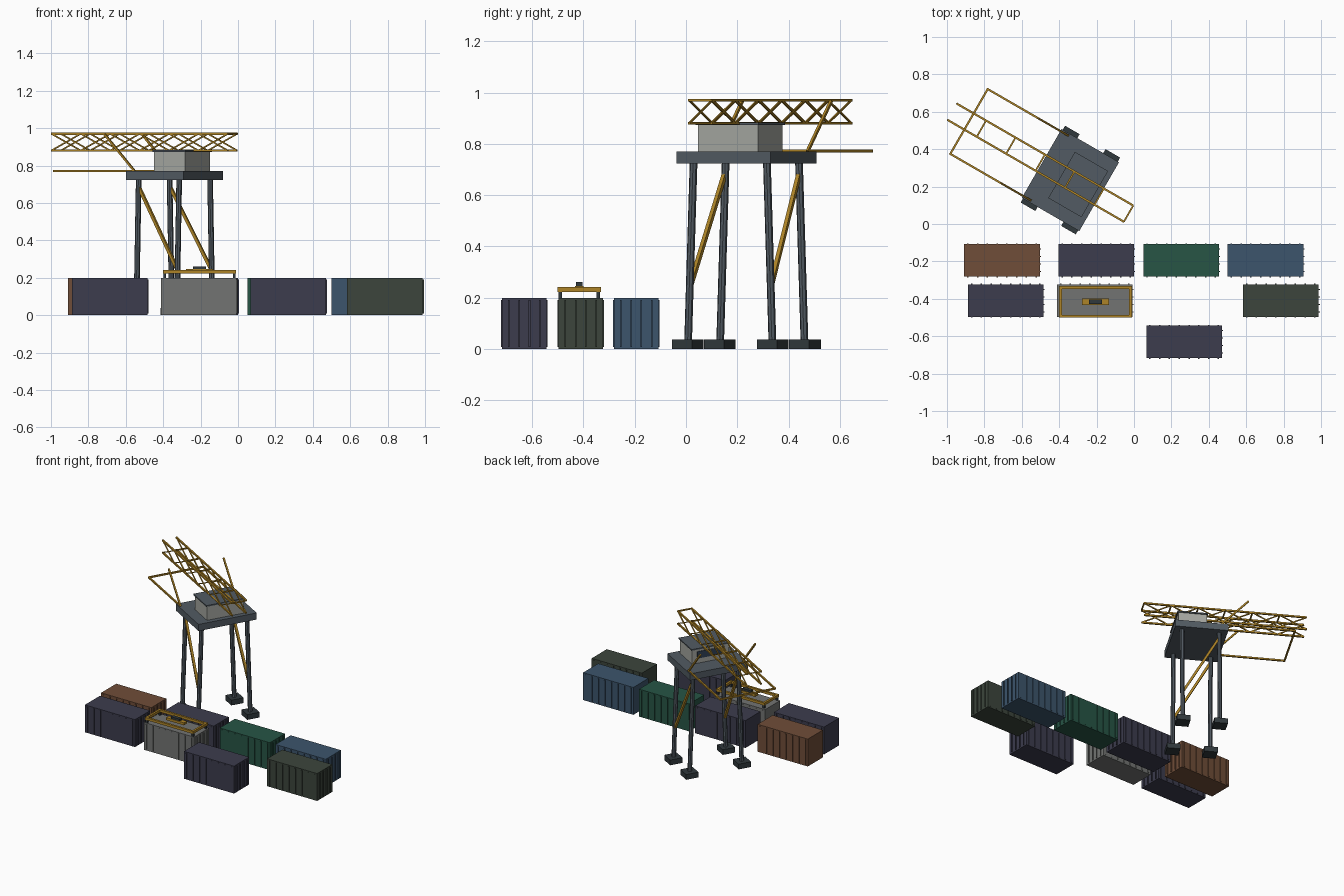
import bpy, bmesh, math
from mathutils import Vector, Matrix

if "Cube" in bpy.data.objects:
    bpy.data.objects.remove(bpy.data.objects["Cube"])


def mat(name, r, g, b):
    m = bpy.data.materials.new(name)
    m.diffuse_color = (r, g, b, 1)
    m.use_nodes = True
    m.node_tree.nodes["Principled BSDF"].inputs["Base Color"].default_value = m.diffuse_color
    return m


STEEL = mat("steel", .085, .105, .125)
DARK = mat("dark_steel", .03, .04, .045)
YELLOW = mat("yellow_paint", .42, .23, .02)
HOUSE = mat("house_grey", .38, .39, .36)
GLASS = mat("glass", .03, .05, .09)
BROWN = mat("brown", .16, .075, .04)
PURPLE = mat("dusk", .045, .045, .075)
GREEN = mat("green", .02, .09, .06)
BLUE = mat("blue", .045, .09, .15)
GREY = mat("grey", .17, .175, .17)
OLIVE = mat("olive", .045, .06, .045)

# Crane frame: local x runs along the boom, turned 150 degrees
CRANE = Matrix.Translation((-.34, .235, 0)) @ Matrix.Rotation(math.radians(150), 4, 'Z')


def add_box(bm, c, s):
    bmesh.ops.create_cube(bm, size=1, matrix=Matrix.Translation(c) @ Matrix.Diagonal((*s, 1)))


def add_beam(bm, a, b, w, sides=4):
    a, b = Vector(a), Vector(b)
    d = b - a
    rot = d.to_track_quat('Z', 'Y').to_matrix().to_4x4()
    turn = Matrix.Rotation(math.pi / sides, 4, 'Z')
    r = w / 2 / math.cos(math.pi / sides)
    bmesh.ops.create_cone(bm, cap_ends=True, segments=sides, radius1=r, radius2=r,
                          depth=d.length, matrix=Matrix.Translation((a + b) / 2) @ rot @ turn)


def finish(name, bm, m, world=Matrix()):
    me = bpy.data.meshes.new(name)
    bm.to_mesh(me)
    bm.free()
    me.materials.append(m)
    ob = bpy.data.objects.new(name, me)
    ob.matrix_world = world
    bpy.context.collection.objects.link(ob)


def boxes(name, parts, m, world=Matrix()):
    bm = bmesh.new()
    for c, s in parts:
        add_box(bm, c, s)
    finish(name, bm, m, world)


def beams(name, parts, w, m, world=Matrix(), sides=4):
    bm = bmesh.new()
    for a, b in parts:
        add_beam(bm, a, b, w, sides)
    finish(name, bm, m, world)


# Shipping containers: body, side ribs, door rods
L, W, H = .405, .174, .2


def container(name, x, y, m):
    parts = [((0, 0, H / 2), (L, W, H))]
    for i in range(8):
        rx = -L / 2 + .02 + i * (L - .04) / 7
        for s in (-1, 1):
            parts.append(((rx, s * W / 2, H / 2), (.008, .008, H * .92)))
    for ry in (-.06, -.02, .02, .06):
        parts.append(((L / 2, ry, H / 2), (.012, .006, H * .92)))
    boxes(name, parts, m, Matrix.Translation((x, y, 0)))


for name, x, y, m in [
        ("container_brown", -.706, -.194, BROWN), ("container_dusk_back", -.202, -.194, PURPLE),
        ("container_green", .252, -.194, GREEN), ("container_blue", .703, -.194, BLUE),
        ("container_dusk_left", -.686, -.41, PURPLE), ("container_grey", -.21, -.41, GREY),
        ("container_olive", .785, -.41, OLIVE), ("container_dusk_front", .268, -.63, PURPLE)]:
    container(name, x, y, m)

# Spreader resting on the grey container
SP = Matrix.Translation((-.206, -.416, 0))
boxes("spreader_frame",
      [((0, s * .077, .232), (.39, .015, .018)) for s in (-1, 1)] +
      [((s * .1875, 0, .232), (.015, .169, .018)) for s in (-1, 1)], YELLOW, SP)
boxes("spreader_corner_posts",
      [((sx * .185, sy * .074, .212), (.013, .013, .026)) for sx in (-1, 1) for sy in (-1, 1)], DARK, SP)
boxes("spreader_head", [((0, 0, .237), (.145, .034, .018))], YELLOW, SP)
boxes("spreader_hook_block", [((0, 0, .25), (.07, .026, .022))], DARK, SP)

# Crane legs, feet, braces
P, QB, QT = .125, .19, .165
corners = [(sx, sy) for sx in (-1, 1) for sy in (-1, 1)]
boxes("crane_feet", [((x * P, y * .192, .019), (.09, .09, .038)) for x, y in corners], DARK, CRANE)
beams("crane_legs", [((x * P, y * QB, .02), (x * P, y * QT, .73)) for x, y in corners],
      .028, STEEL, CRANE, 8)
beams("crane_braces", [((P, y * .167, .69), (-P, y * .182, .24)) for y in (-1, 1)], .016, YELLOW, CRANE)

# Platform and machinery house
boxes("platform", [((0, 0, .747), (.355, .425, .048))], STEEL, CRANE)
boxes("machinery_house", [((-.048, 0, .823), (.19, .27, .104))], HOUSE, CRANE)
boxes("house_roof", [((-.048, 0, .878), (.205, .285, .009))], STEEL, CRANE)
boxes("house_window", [((.048, 0, .832), (.006, .2, .05))], GLASS, CRANE)

# Lattice boom: chords, cross-bracing, ties
U0, N, STEP, V, Z0, Z1 = -.359, 6, 1.09 / 6, .05, .88, .97
beams("boom_chords", [((U0, v, z), (U0 + N * STEP, v, z)) for v in (-V, V) for z in (Z0, Z1)],
      .011, YELLOW, CRANE)
lacing = []
for i in range(N):
    a, b = U0 + i * STEP, U0 + (i + 1) * STEP
    for v in (-V, V):
        lacing += [((a, v, Z0), (b, v, Z1)), ((a, v, Z1), (b, v, Z0))]
beams("boom_lacing", lacing, .007, YELLOW, CRANE)
beams("boom_ties", [((U0 + i * STEP, -V, Z1), (U0 + i * STEP, V, Z1)) for i in range(N)],
      .009, YELLOW, CRANE)

# Outrigger rail frame and the raking masts at its roots
beams("rail_frame", [((.13, s * .2, .772), (.626, s * .2, .772)) for s in (-1, 1)] +
      [((.626, -.205, .772), (.626, .205, .772))], .011, YELLOW, CRANE)
beams("raking_masts", [((.13, s * .2, .77), (.315, s * .2, .967)) for s in (-1, 1)], .011, YELLOW, CRANE)
